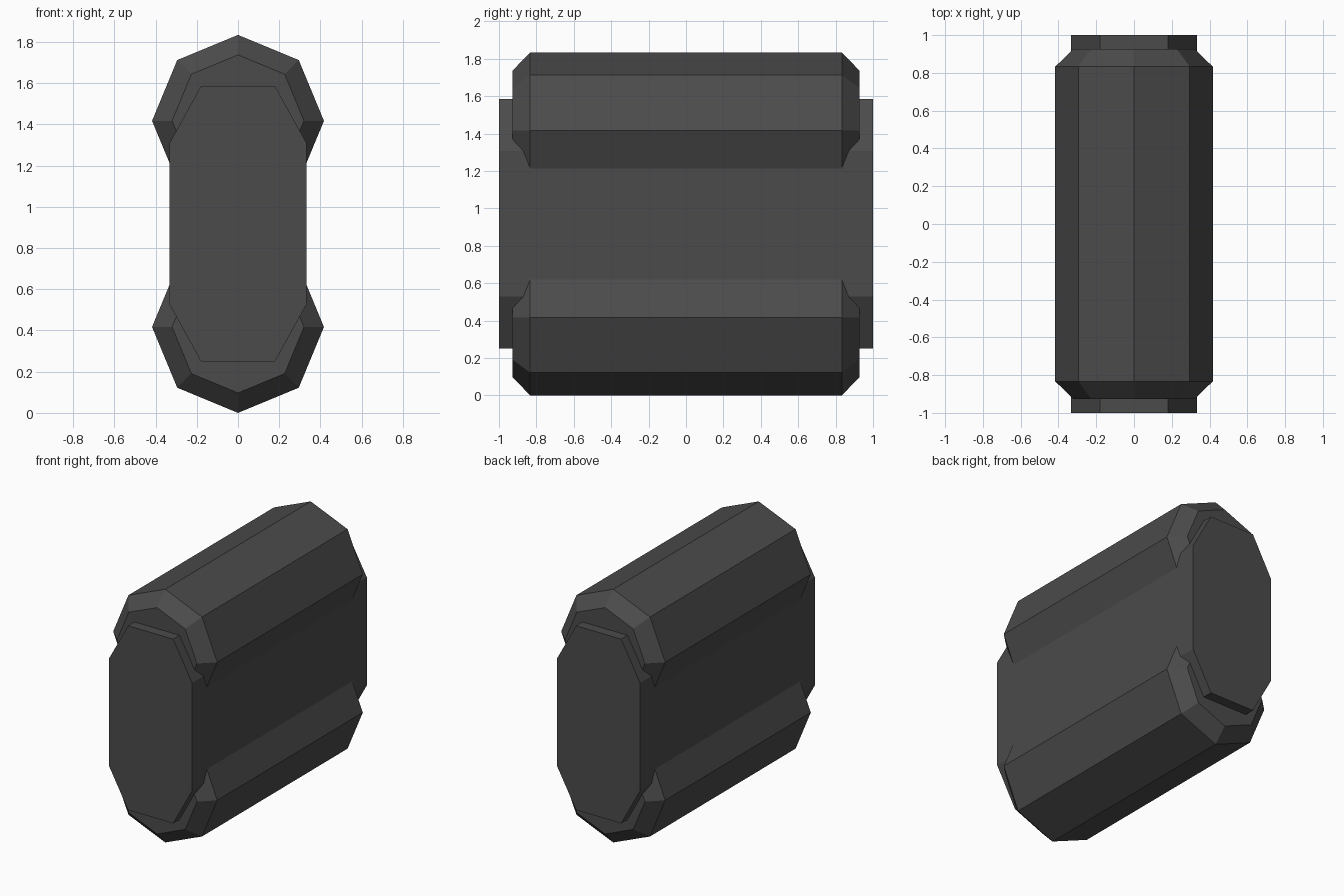
import bpy, bmesh, math

if "Cube" in bpy.data.objects:
    bpy.data.objects.remove(bpy.data.objects["Cube"])

mat = bpy.data.materials.new("dark_grey")
mat.diffuse_color = (0.07, 0.07, 0.07, 1)
mat.use_nodes = True
mat.node_tree.nodes["Principled BSDF"].inputs["Base Color"].default_value = mat.diffuse_color


def loft(name, rings):
    """Closed solid through (y, [(x, z), ...]) rings, flat shaded."""
    bm = bmesh.new()
    loops = [[bm.verts.new((x, y, z)) for x, z in pts] for y, pts in rings]
    n = len(loops[0])
    for a, b in zip(loops, loops[1:]):
        for i in range(n):
            j = (i + 1) % n
            bm.faces.new((a[i], a[j], b[j], b[i]))
    bm.faces.new(loops[0])
    bm.faces.new(loops[-1])
    bmesh.ops.recalc_face_normals(bm, faces=bm.faces)
    me = bpy.data.meshes.new(name)
    bm.to_mesh(me)
    bm.free()
    me.materials.append(mat)
    ob = bpy.data.objects.new(name, me)
    bpy.context.collection.objects.link(ob)
    return ob


def octagon(r, cz):
    return [(r * math.cos(k * math.pi / 4), cz + r * math.sin(k * math.pi / 4))
            for k in range(8)]


# Chamfered octagonal rollers, top and bottom
for name, cz in (("lower_roller", 0.417), ("upper_roller", 1.417)):
    loft(name, [(y, octagon(r, cz)) for y, r in
                ((-0.927, 0.32), (-0.833, 0.417), (0.833, 0.417), (0.927, 0.32))])

# Core slab with clipped corners running the full length
core = [(-0.18, 0.25), (0.18, 0.25), (0.333, 0.528), (0.333, 1.308),
        (0.18, 1.585), (-0.18, 1.585), (-0.333, 1.308), (-0.333, 0.528)]
loft("core_slab", [(-1, core), (1, core)])
